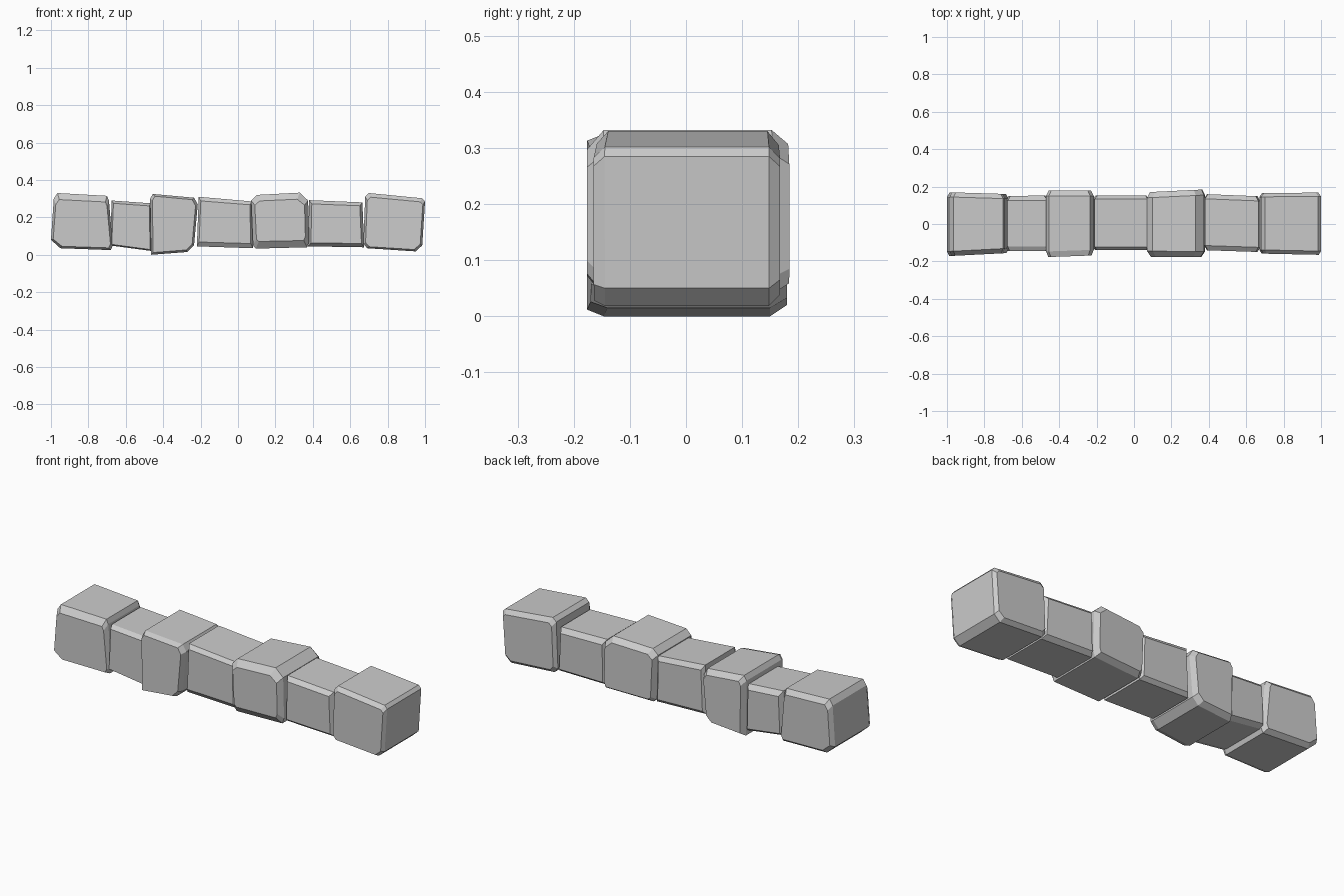
import bpy
import bmesh

cube = bpy.data.objects.get("Cube")
if cube:
    bpy.data.objects.remove(cube, do_unlink=True)

# Single stone colour
stone = bpy.data.materials.new("grey_stone")
stone.use_nodes = True
colour = (0.6, 0.6, 0.6, 1.0)
stone.diffuse_color = colour
stone.node_tree.nodes["Principled BSDF"].inputs["Base Color"].default_value = colour


def inset_profile(profile, side, top, bottom):
    """Squeeze the outline so its bounds move inwards by the given amounts."""
    xs = [p[0] for p in profile]
    zs = [p[1] for p in profile]
    x0, x1, z0, z1 = min(xs), max(xs), min(zs), max(zs)
    sx = (x1 - x0 - 2 * side) / (x1 - x0)
    sz = (z1 - z0 - top - bottom) / (z1 - z0)
    return [(x0 + side + (x - x0) * sx, z0 + bottom + (z - z0) * sz)
            for x, z in profile]


def stone_block(name, profile, front, back, inset, depth=0.025):
    """Loft an x-z outline from front to back with chamfered rims.
    front and back hold the y position at the left and right end."""
    xs = [p[0] for p in profile]
    x0, width = min(xs), max(xs) - min(xs)
    small = inset_profile(profile, *inset)
    rear = inset_profile(profile, 0.015, 0.025, 0.02)
    layers = [(small, front, 0), (profile, front, depth),
              (profile, back, -depth), (rear, back, 0)]
    bm = bmesh.new()
    rings = []
    for outline, ends, shift in layers:
        ring = []
        for x, z in outline:
            t = (x - x0) / width
            y = ends[0] + (ends[1] - ends[0]) * t + shift
            ring.append(bm.verts.new((x, y, z)))
        rings.append(ring)
    count = len(profile)
    for a, b in zip(rings, rings[1:]):
        for i in range(count):
            j = (i + 1) % count
            bm.faces.new((a[i], a[j], b[j], b[i]))
    bm.faces.new(rings[0])
    bm.faces.new(rings[-1])
    bmesh.ops.recalc_face_normals(bm, faces=bm.faces)
    mesh = bpy.data.meshes.new(name)
    bm.to_mesh(mesh)
    bm.free()
    mesh.materials.append(stone)
    obj = bpy.data.objects.new(name, mesh)
    bpy.context.collection.objects.link(obj)


# Outlines run from the bottom left, anticlockwise
stone_block("right_end_stone",
            [(-0.95, 0.035), (-0.68, 0.025), (-0.67, 0.05), (-0.69, 0.29),
             (-0.7, 0.315), (-0.965, 0.33), (-0.985, 0.3), (-1, 0.08)],
            (-0.172, -0.155), (0.17, 0.16), (0.012, 0.035, 0.012))

stone_block("right_narrow_stone",
            [(-0.685, 0.05), (-0.46, 0.02), (-0.465, 0.275), (-0.675, 0.29)],
            (-0.145, -0.145), (0.15, 0.152), (0.01, 0.015, 0.008))

stone_block("right_wide_stone",
            [(-0.465, 0), (-0.27, 0.015), (-0.235, 0.05), (-0.215, 0.27),
             (-0.235, 0.305), (-0.455, 0.325), (-0.47, 0.3)],
            (-0.177, -0.168), (0.18, 0.18), (0.012, 0.012, 0.012), 0.03)

stone_block("middle_stone",
            [(-0.22, 0.045), (0.08, 0.035), (0.075, 0.285), (-0.21, 0.31)],
            (-0.14, -0.14), (0.152, 0.152), (0.012, 0.022, 0.025), 0.018)

stone_block("left_wide_stone",
            [(0.095, 0.033), (0.37, 0.04), (0.38, 0.07), (0.375, 0.29),
             (0.33, 0.332), (0.1, 0.32), (0.07, 0.29), (0.08, 0.05)],
            (-0.175, -0.177), (0.17, 0.185), (0.02, 0.035, 0.038), 0.03)

stone_block("left_narrow_stone",
            [(0.375, 0.045), (0.675, 0.04), (0.665, 0.28), (0.38, 0.292)],
            (-0.14, -0.15), (0.16, 0.148), (0.015, 0.02, 0.02))

stone_block("left_end_stone",
            [(0.69, 0.035), (0.95, 0.018), (0.985, 0.05), (1, 0.285),
             (0.985, 0.302), (0.7, 0.33), (0.68, 0.31), (0.67, 0.06)],
            (-0.158, -0.165), (0.165, 0.168), (0.012, 0.022, 0.01), 0.02)
